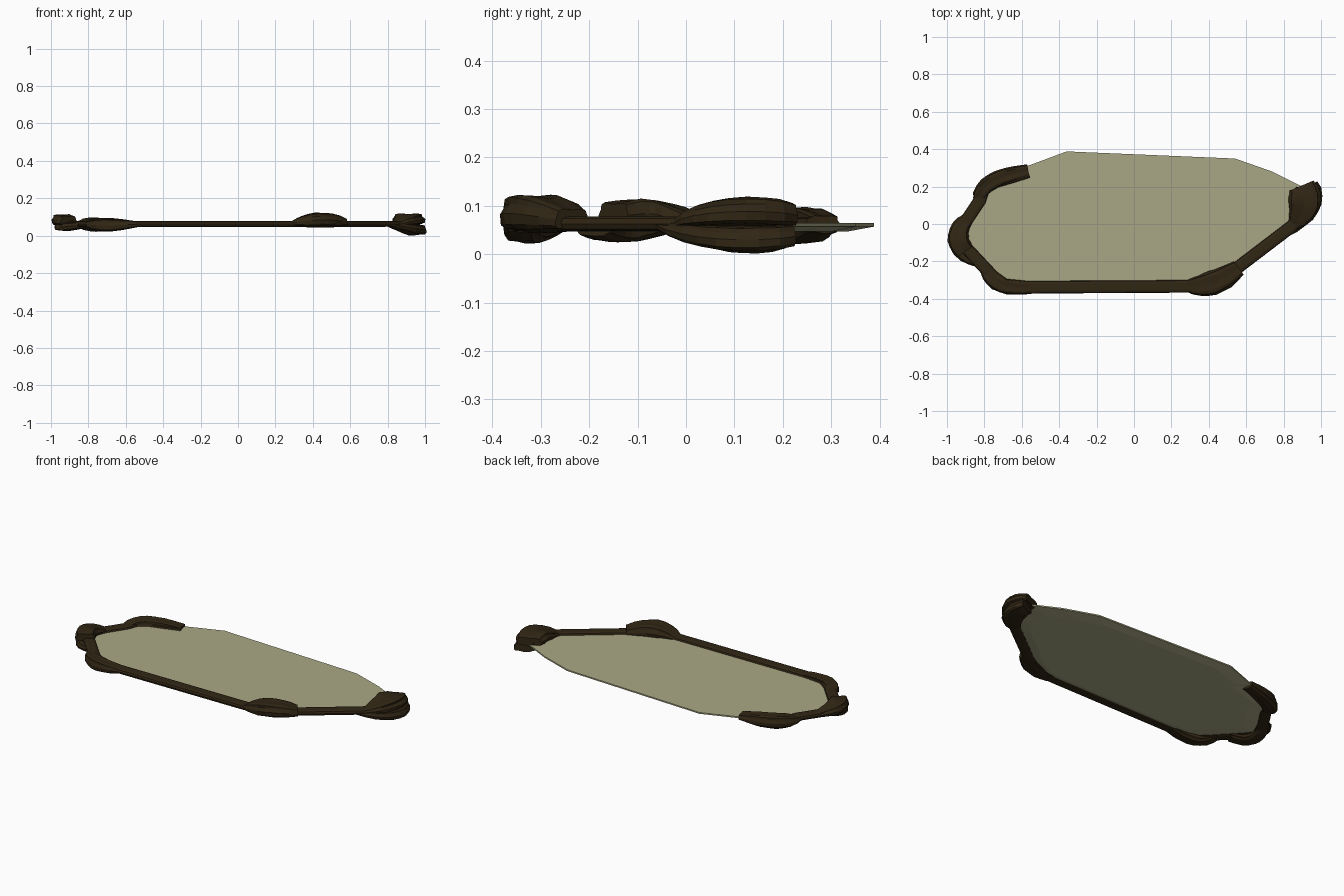
import bpy, bmesh, math, random
from mathutils import Vector

if "Cube" in bpy.data.objects:
    bpy.data.objects.remove(bpy.data.objects["Cube"])

random.seed(4)


def material(name, rgb):
    m = bpy.data.materials.new(name)
    m.diffuse_color = (*rgb, 1)
    m.use_nodes = True
    m.node_tree.nodes["Principled BSDF"].inputs["Base Color"].default_value = m.diffuse_color
    return m


BARK = material("dark brown bark", (0.030, 0.019, 0.007))
SKIN = material("pale olive membrane", (0.40, 0.39, 0.235))


def finish(name, bm, mat):
    bmesh.ops.recalc_face_normals(bm, faces=bm.faces)
    me = bpy.data.meshes.new(name)
    bm.to_mesh(me)
    bm.free()
    me.materials.append(mat)
    ob = bpy.data.objects.new(name, me)
    bpy.context.collection.objects.link(ob)


def bridge(bm, a, b):
    for i in range(len(a)):
        j = (i + 1) % len(a)
        bm.faces.new((a[i], a[j], b[j], b[i]))


def section(sides, groove):
    """Rounded box section within -1..1, every third point pulled in."""
    pts = []
    for i in range(sides):
        a = math.tau * i / sides
        c, s = math.cos(a), math.sin(a)
        r = 1 - groove * (i % 3 == 1)
        pts.append((math.copysign(abs(c) ** .6, c) * r, math.copysign(abs(s) ** .6, s) * r))
    return pts


def sweep(name, path, sizes, sect, rough=0.0):
    """Skin a section along a flat path; sizes hold (half width, z low, z high)."""
    bm = bmesh.new()
    rings = []
    for i, (p, (w, lo, hi)) in enumerate(zip(path, sizes)):
        tangent = (path[min(i + 1, len(path) - 1)] - path[max(i - 1, 0)]).normalized()
        side = Vector((tangent.y, -tangent.x))
        ring = []
        for u, v in sect:
            # roughness only pulls points inward, so the extents hold
            k = 1 - random.random() * rough
            q = p + side * (u * k * w)
            ring.append(bm.verts.new((q.x, q.y, (lo + hi) / 2 + v * k * (hi - lo) / 2)))
        rings.append(ring)
    for a, b in zip(rings, rings[1:]):
        bridge(bm, a, b)
    bm.faces.new(rings[0])
    bm.faces.new(rings[-1])
    finish(name, bm, BARK)


# slender rim running round three sides
rim = [Vector(p) for p in (
    (-.565, .28), (-.66, .25), (-.79, .21), (-.825, .125), (-.895, .02), (-.935, -.07),
    (-.90, -.125), (-.755, -.28), (-.69, -.325), (-.57, -.338), (.29, -.333),
    (.42, -.32), (.525, -.255), (.84, -.015), (.905, .06), (.905, .13), (.90, .20))]
sweep("rim", rim, [(.034, .048, .078)] * len(rim), section(10, 0))


def knot(name, start, mid, end, width, lo, hi, cut):
    """Gnarled swelling along a bend; a small cut leaves a blunt end."""
    a, m, b = Vector(start), Vector(mid), Vector(end)
    path, sizes = [], []
    for i in range(9):
        t = i / 8
        path.append(a * (1 - t) * (1 - 2 * t) + m * 4 * t * (1 - t) + b * t * (2 * t - 1))
        g = math.sin(math.pi * t * cut) ** .8
        sizes.append((.032 + (width - .032) * g,
                      .052 + (lo - .052) * g, .074 + (hi - .074) * g))
    sweep(name, path, sizes, section(16, .12), .08)


# knots at the corners, doubled where two prongs overlap
knot("back_left_knot", (-.83, .13), (-.76, .225), (-.565, .285), .046, .02, .10, .93)
knot("left_upper_knot", (-.89, .03), (-.94, -.06), (-.905, -.15), .060, .052, .117, .72)
knot("left_lower_knot", (-.92, -.01), (-.932, -.12), (-.84, -.19), .048, .023, .07, .85)
knot("front_left_knot", (-.79, -.25), (-.71, -.325), (-.54, -.338), .043, .02, .09, .95)
knot("front_right_knot", (.28, -.33), (.42, -.315), (.56, -.235), .068, .042, .127, .90)
knot("right_upper_knot", (.85, -.01), (.91, .10), (.895, .205), .091, .055, .122, .78)
knot("right_lower_knot", (.80, -.045), (.93, .09), (.93, .205), .066, 0, .06, .74)

# thin stretched membrane, slightly bellied underneath
outline = [Vector(p) for p in ((.74, .28), (.54, .35), (-.36, .388), (-.57, .31))] + rim
bm = bmesh.new()


def loop(scale, z):
    return [bm.verts.new((p.x * scale, p.y * scale, z)) for p in outline]


top, low, belly = loop(1, .065), loop(1, .057), loop(.86, .047)
bridge(bm, top, low)
bridge(bm, low, belly)
bm.faces.new(top)
bm.faces.new(belly)
finish("membrane", bm, SKIN)
